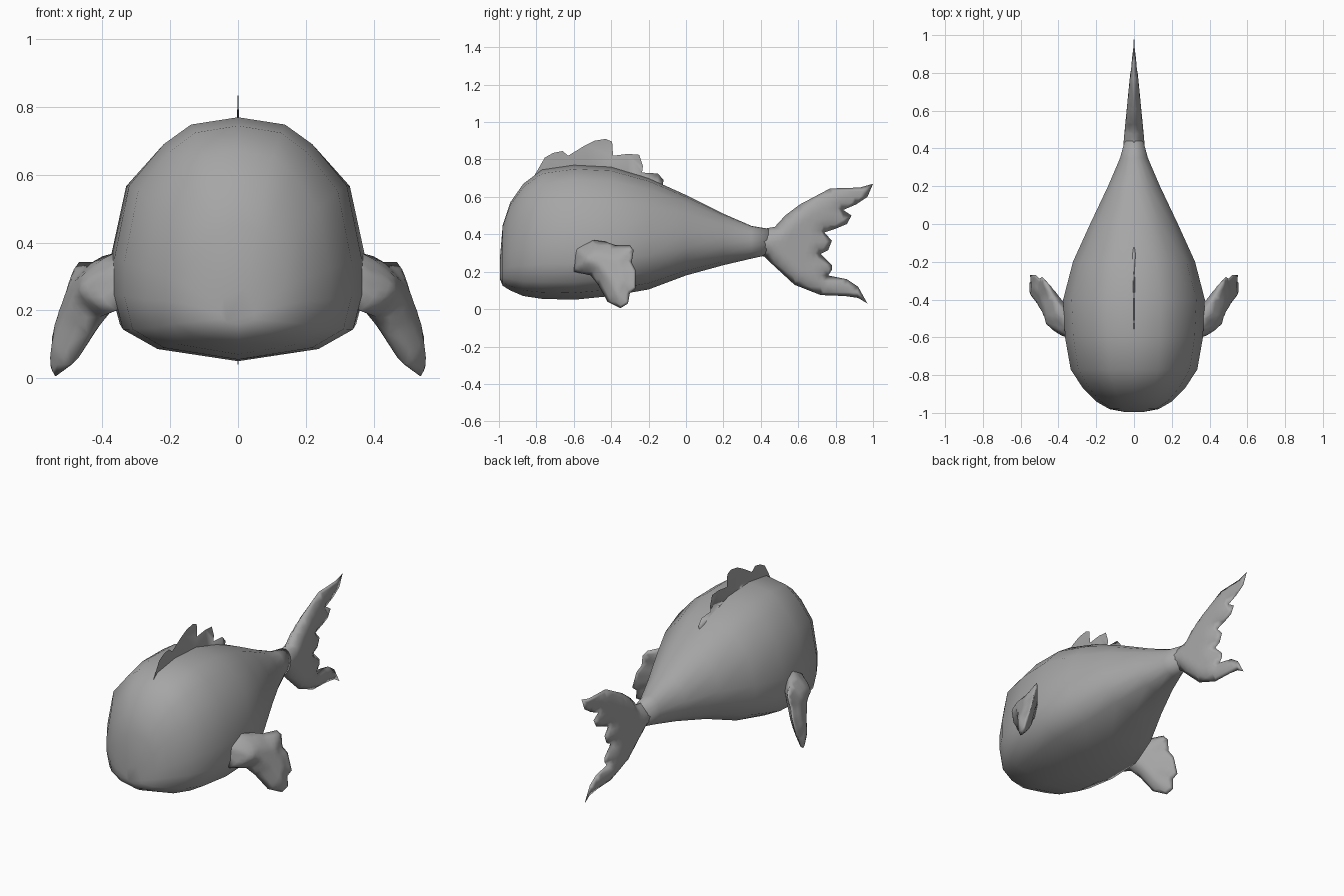
import bpy, bmesh, math
from mathutils import Vector, geometry

if "Cube" in bpy.data.objects:
    bpy.data.objects.remove(bpy.data.objects["Cube"])

skin = bpy.data.materials.new("grey_skin")
skin.diffuse_color = (0.38, 0.38, 0.38, 1)
skin.use_nodes = True
skin.node_tree.nodes["Principled BSDF"].inputs["Base Color"].default_value = skin.diffuse_color


def finish(bm, name):
    bmesh.ops.remove_doubles(bm, verts=bm.verts, dist=0.0005)
    bmesh.ops.recalc_face_normals(bm, faces=bm.faces)
    mesh = bpy.data.meshes.new(name)
    bm.to_mesh(mesh)
    bm.free()
    mesh.materials.append(skin)
    mesh.shade_smooth()
    ob = bpy.data.objects.new(name, mesh)
    bpy.context.collection.objects.link(ob)
    return ob


# Body: rings lofted along y, each (y, bottom, top, half width)
RINGS = [(-0.995, .16, .27, .05), (-0.98, .125, .45, .13), (-0.94, .10, .57, .20),
         (-0.87, .07, .67, .27), (-0.77, .055, .745, .335), (-0.6, .05, .77, .365),
         (-0.4, .07, .76, .375), (-0.2, .105, .70, .325), (0, .18, .61, .235),
         (0.2, .235, .51, .14), (0.35, .27, .445, .075), (0.44, .29, .43, .05)]
# Half cross-sections (width, height), boxy at the head and round at the tail
HEAD = [(0, 0), (.65, .05), (.93, .13), (1, .27), (1, .42), (.88, .72), (.6, .89), (.38, .97), (0, 1)]
REAR = [(0, 0), (.5, .07), (.82, .21), (.98, .4), (.98, .58), (.8, .8), (.55, .92), (.3, .98), (0, 1)]


def build_body():
    bm = bmesh.new()
    loops = []
    for y, lo, hi, hw in RINGS:
        k = min(1, max(0, (y + 0.4) / 0.7))
        half = [Vector(a).lerp(Vector(b), k) for a, b in zip(HEAD, REAR)]
        pts = [(p.x, p.y) for p in half] + [(-p.x, p.y) for p in half[-2:0:-1]]
        loops.append([bm.verts.new((u * hw, y, lo + (hi - lo) * t)) for u, t in pts])
    n = len(loops[0])
    for a, b in zip(loops, loops[1:]):
        for i in range(n):
            j = (i + 1) % n
            bm.faces.new((a[i], a[j], b[j], b[i]))
    bm.faces.new(loops[0])
    bm.faces.new(loops[-1])
    finish(bm, "body")


def edge_distance(p, outline):
    best = 9
    for a, b in zip(outline, outline[1:] + outline[:1]):
        t = min(1, max(0, (p - a).dot(b - a) / (b - a).length_squared))
        best = min(best, (p - a.lerp(b, t)).length)
    return best


def build_fin(name, points, depth, centre=lambda y, z: 0, side=1, step=0.03):
    """Fill a y-z outline and puff it out on both faces, tapering to its rim."""
    outline = [Vector(p) for p in points]
    n = len(outline)
    pts = list(outline)
    for i in range(-34, 36):
        for j in range(0, 34):
            p = Vector(((i + 0.5 * (j % 2)) * step, j * step))
            if edge_distance(p, outline) > step * 0.4:
                pts.append(p)
    vs, _, faces = geometry.delaunay_2d_cdt(
        pts, [(i, (i + 1) % n) for i in range(n)], [], 1, 1e-5)[:3]
    bm = bmesh.new()
    used = {i for f in faces for i in f}
    for face_side in (1, -1):
        made = {}
        for i in used:
            y, z = vs[i]
            d = depth(y, z, edge_distance(vs[i], outline))
            made[i] = bm.verts.new((side * (centre(y, z) + face_side * d), y, z))
        for f in faces:
            bm.faces.new([made[i] for i in f])
    return finish(bm, name)


build_body()

# Tail fin, thinning towards the tips
TAIL = [(.3, .40), (.42, .43), (.475, .44), (.53, .50), (.61, .56), (.77, .645), (.93, .65), (1, .67),
        (.97, .60), (.91, .56), (.84, .53), (.885, .50), (.86, .455), (.80, .43), (.74, .41),
        (.78, .365), (.76, .315), (.72, .295), (.78, .235), (.78, .21), (.76, .18),
        (.86, .16), (.92, .12), (.97, .03), (.92, .06), (.85, .07), (.72, .075), (.58, .13),
        (.45, .25), (.42, .28), (.3, .31)]
build_fin("tail_fin", TAIL,
          lambda y, z, d: max(0, .055 * min(1, (1 - y) / .56)) * min(1, d / .06) ** .6)

# Scalloped back fin
DORSAL = [(-.83, .66), (-.81, .715), (-.755, .81), (-.71, .835), (-.66, .845), (-.63, .82), (-.54, .875),
          (-.49, .90), (-.43, .91), (-.395, .895), (-.39, .82), (-.31, .83), (-.25, .825), (-.23, .765),
          (-.235, .73), (-.15, .725), (-.12, .69), (-.13, .62), (-.3, .63), (-.6, .66)]
build_fin("back_fin", DORSAL, lambda y, z, d: min(.035, .35 * d), step=0.02)

# Side fins, swept outwards and back
SIDE = [(-.60, .33), (-.5, .37), (-.43, .36), (-.38, .343), (-.30, .343), (-.28, .315), (-.29, .25),
        (-.27, .21), (-.27, .11), (-.30, .085), (-.31, .03), (-.35, .005), (-.42, .04), (-.47, .13),
        (-.51, .18), (-.6, .2)]
for side, label in ((1, "right"), (-1, "left")):
    build_fin(label + "_side_fin", SIDE,
              lambda y, z, d: (.03 + .25 * max(0, -.3 - y)) * min(1, d / .07) ** .7,
              lambda y, z: .36 + .5 * (y + .52) + .28 * (.34 - z), side, 0.02)
